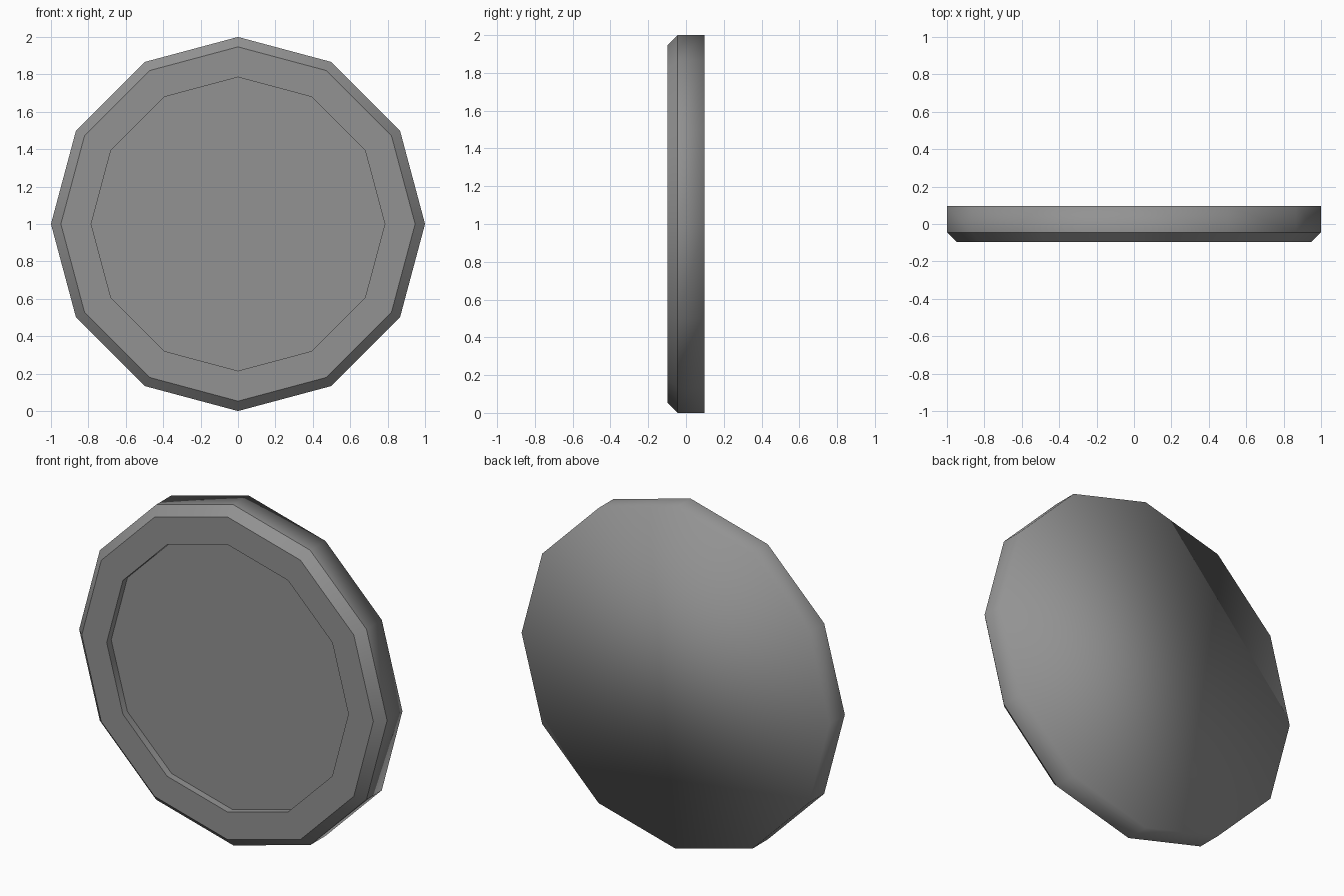
import bpy, bmesh
from math import sin, cos, pi

cube = bpy.data.objects.get("Cube")
if cube:
    bpy.data.objects.remove(cube, do_unlink=True)

SIDES = 12

# Single plain grey for the whole disc
grey = bpy.data.materials.new("mid_grey")
grey.use_nodes = True
colour = (0.29, 0.29, 0.29, 1)
grey.diffuse_color = colour
grey.node_tree.nodes["Principled BSDF"].inputs["Base Color"].default_value = colour

# Profile as (radius, y, sharp): back edge, rim, bevel, front lip, recess floor
profile = [
    (1.0, 0.097, False),
    (1.0, -0.045, True),
    (0.947, -0.097, True),
    (0.785, -0.097, True),
    (0.785, -0.055, True),
]

bm = bmesh.new()
rings = []
for radius, y, sharp in profile:
    rings.append([bm.verts.new((radius * sin(2 * pi * i / SIDES), y,
                                1 + radius * cos(2 * pi * i / SIDES)))
                  for i in range(SIDES)])

# Rim, bevel, lip and recess wall
for a, b in zip(rings, rings[1:]):
    for i in range(SIDES):
        j = (i + 1) % SIDES
        bm.faces.new((a[i], a[j], b[j], b[i]))

# Back cap and recess floor
bm.faces.new(rings[0])
bm.faces.new(rings[-1])
bmesh.ops.recalc_face_normals(bm, faces=bm.faces)

# Smooth all round, with crisp ring edges on the front
for face in bm.faces:
    face.smooth = True
for ring, (radius, y, sharp) in zip(rings, profile):
    for i in range(SIDES):
        bm.edges.get((ring[i], ring[(i + 1) % SIDES])).smooth = not sharp

mesh = bpy.data.meshes.new("recessed_disc")
bm.to_mesh(mesh)
bm.free()
mesh.materials.append(grey)
disc = bpy.data.objects.new("recessed_disc", mesh)
bpy.context.collection.objects.link(disc)
